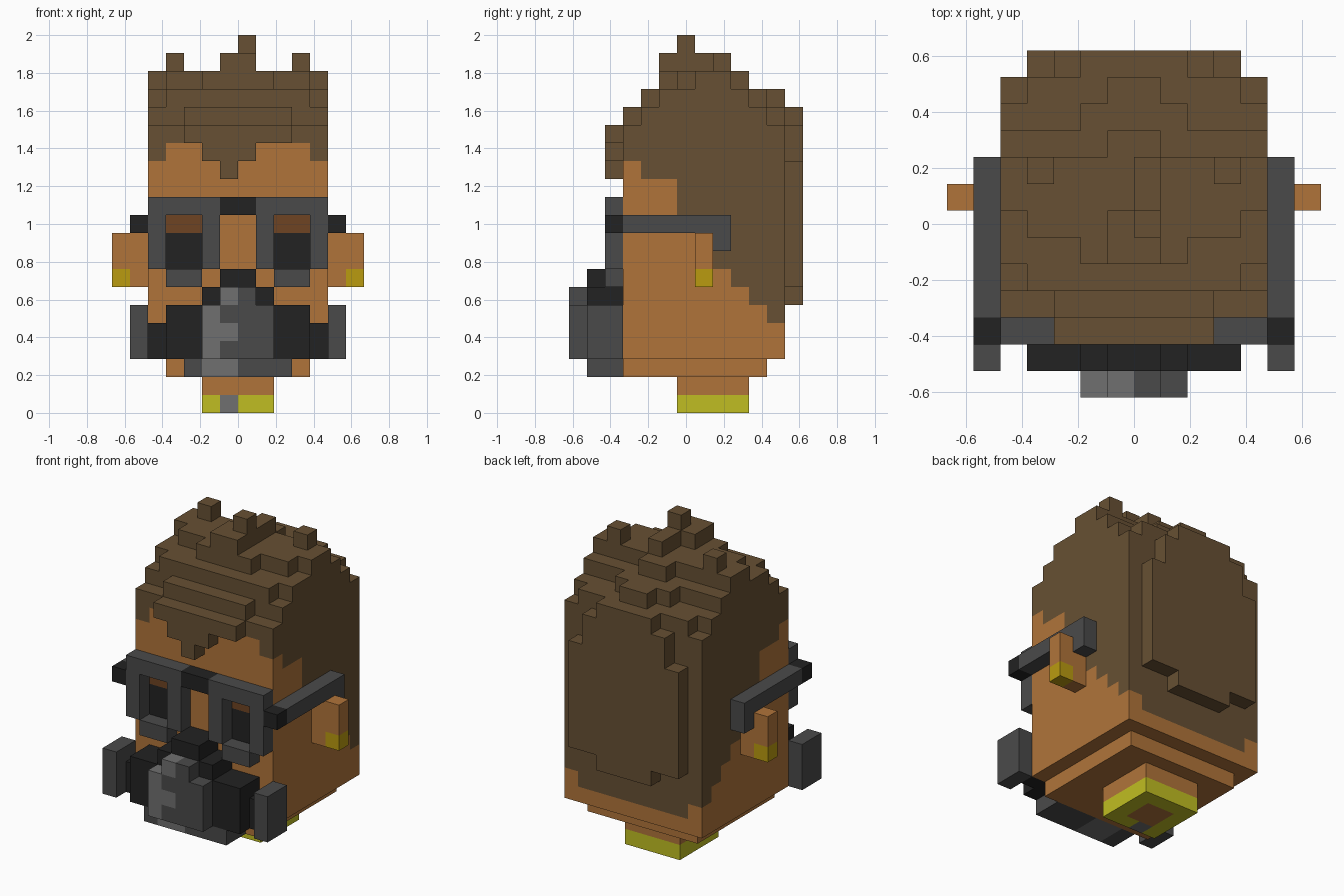
import bpy, bmesh
from mathutils import Vector

cube = bpy.data.objects.get("Cube")
if cube:
    bpy.data.objects.remove(cube, do_unlink=True)

U = 2 / 21  # edge of one block

COLORS = {
    "skin": (176, 116, 58), "hair_brown": (103, 80, 51), "frame_grey": (74, 74, 74),
    "black_rubber": (34, 34, 34), "light_grey": (112, 112, 112), "gold": (186, 155, 16),
    "collar_yellow": (192, 190, 34), "brow_brown": (110, 67, 34),
}


def linear(c):
    c /= 255
    return c / 12.92 if c <= 0.04045 else ((c + 0.055) / 1.055) ** 2.4


mats = {}
for name, rgb in COLORS.items():
    m = bpy.data.materials.new(name)
    col = (*[linear(c) for c in rgb], 1)
    m.use_nodes = True
    m.diffuse_color = col
    bsdf = next(n for n in m.node_tree.nodes if n.type == 'BSDF_PRINCIPLED')
    bsdf.inputs["Base Color"].default_value = col
    bsdf.inputs["Roughness"].default_value = 0.8
    mats[name] = m

grid = {}  # block position -> (part, colour)


def box(part, color, x0, x1, y0, y1, z0, z1):
    """Fill a range of blocks; color may be a rule taking the block position."""
    for x in range(x0, x1):
        for y in range(y0, y1):
            for z in range(z0, z1):
                c = color(x, y, z) if callable(color) else color
                grid[x, y, z] = (part, c)


def pair(part, color, x0, x1, *rest):
    """The same box on both sides."""
    box(part, color, x0, x1, *rest)
    box(part, color, -x1, -x0, *rest)


# Head: skin with a stepped hairline, brows and dark lenses
SIDE_LINE = {3: 14, 4: 13, 5: 13, 6: 10, 7: 9, 8: 8, 9: 7, 10: 6, 11: 5}
FRONT_LINE = {-5: 14, -2: 14, -1: 13, 0: 14, 4: 14}


def head_color(x, y, z):
    if x in (-5, 4):
        line = SIDE_LINE[y]
    elif y == 3:
        line = FRONT_LINE.get(x, 15)
        if x in (-4, -3, 2, 3) and 8 <= z < 11:
            return "brow_brown" if z == 10 else "black_rubber"
    else:
        line = 4 if y == 11 else 14
    return "hair_brown" if z >= line else "skin"


box("head", head_color, -5, 5, 3, 12, 3, 16)
box("chin", "skin", -4, 4, 3, 11, 2, 3)

# Neck with collar ring and pendant
box("neck", "skin", -2, 2, 6, 10, 1, 2)
box("collar", "collar_yellow", -2, 2, 6, 10, 0, 1)
box("neck", "skin", -1, 1, 7, 9, 0, 1)
box("pendant", "light_grey", -1, 0, 6, 7, 0, 1)

# Hair terraces: half width, y range, layer
for w, y0, y1, z in [(3, 3, 12, 16), (4, 4, 12, 16), (5, 4, 11, 16),
                     (4, 4, 10, 17), (5, 5, 10, 17), (2, 4, 11, 17), (1, 4, 12, 17),
                     (4, 6, 9, 18), (5, 7, 9, 18), (2, 5, 9, 18), (1, 5, 10, 18)]:
    box("hair_top", "hair_brown", -w, w, y0, y1, z, z + 1)

# Hair tufts
pair("hair_tufts", "hair_brown", 3, 4, 8, 9, 19, 20)
box("hair_tufts", "hair_brown", -1, 1, 5, 7, 19, 20)
box("hair_tufts", "hair_brown", 0, 1, 7, 9, 19, 20)
box("hair_tufts", "hair_brown", 0, 1, 6, 7, 20, 21)

# Fringe and back of hair
box("fringe", "hair_brown", -3, 3, 2, 3, 15, 16)
box("fringe", "hair_brown", -2, 1, 2, 3, 14, 15)
box("fringe", "hair_brown", -1, 0, 2, 3, 13, 14)
box("back_hair", "hair_brown", -2, 2, 12, 13, 6, 17)
pair("back_hair", "hair_brown", 2, 3, 12, 13, 7, 16)
pair("back_hair", "hair_brown", 3, 4, 12, 13, 7, 14)

# Ears and earrings
pair("ears", "skin", 5, 7, 7, 8, 7, 10)
pair("earrings", "gold", 6, 7, 7, 8, 7, 8)

# Goggles: top bar, rims, bridge, hinges and arms
box("goggle_frame", "frame_grey", -5, 5, 2, 3, 11, 12)
box("goggle_bridge", "black_rubber", -1, 1, 2, 3, 11, 12)
pair("goggle_frame", "frame_grey", 1, 2, 2, 3, 8, 11)
pair("goggle_frame", "frame_grey", 4, 5, 2, 3, 8, 11)
pair("goggle_frame", "frame_grey", 2, 4, 2, 3, 7, 8)
pair("goggle_hinges", "black_rubber", 5, 6, 2, 3, 10, 11)
pair("goggle_arms", "frame_grey", 5, 6, 3, 9, 10, 11)
pair("goggle_arms", "frame_grey", 5, 6, 8, 9, 9, 10)

# Respirator: rubber body, filter cans and two-tone front
pair("mask_body", "black_rubber", 4, 5, 2, 3, 3, 5)
box("mask_body", "black_rubber", -4, 4, 1, 3, 3, 6)
box("mask_body", "black_rubber", -2, 2, 1, 3, 6, 7)
box("mask_body", "black_rubber", -1, 1, 1, 3, 7, 8)
pair("filter_cans", "frame_grey", 5, 6, 1, 3, 3, 6)
LIGHT_END = {2: 0, 3: -1, 4: 0, 5: -1, 6: 0}


def front_color(x, y, z):
    return "light_grey" if -2 <= x < LIGHT_END[z] else "frame_grey"


box("mask_front", front_color, -3, 3, 1, 3, 2, 3)
box("mask_front", front_color, -2, 2, 0, 1, 3, 6)
box("mask_front", front_color, -1, 1, 0, 1, 6, 7)

# Turn the outer faces of each part into a mesh
SIDES = [Vector(d) for d in ((1, 0, 0), (-1, 0, 0), (0, 1, 0), (0, -1, 0), (0, 0, 1), (0, 0, -1))]
for part in sorted({p for p, _ in grid.values()}):
    bm = bmesh.new()
    used = []
    for cell, (p, color) in grid.items():
        if p != part:
            continue
        center = Vector(cell) + Vector((0.5, 0.5, 0.5))
        for n in SIDES:
            if tuple(int(a + b) for a, b in zip(cell, n)) in grid:
                continue
            if color not in used:
                used.append(color)
            a = Vector((n.y, n.z, n.x)) / 2
            b = n.cross(a)
            c = center + n / 2
            ring = [c - a - b, c + a - b, c + a + b, c - a + b]
            f = bm.faces.new([bm.verts.new(Vector((v.x, v.y - 6.5, v.z)) * U) for v in ring])
            f.material_index = used.index(color)
    bmesh.ops.remove_doubles(bm, verts=bm.verts, dist=0.001)
    bmesh.ops.dissolve_limit(bm, angle_limit=0.01, verts=bm.verts, edges=bm.edges, delimit={'MATERIAL'})
    me = bpy.data.meshes.new(part)
    bm.to_mesh(me)
    bm.free()
    for color in used:
        me.materials.append(mats[color])
    bpy.context.collection.objects.link(bpy.data.objects.new(part, me))
